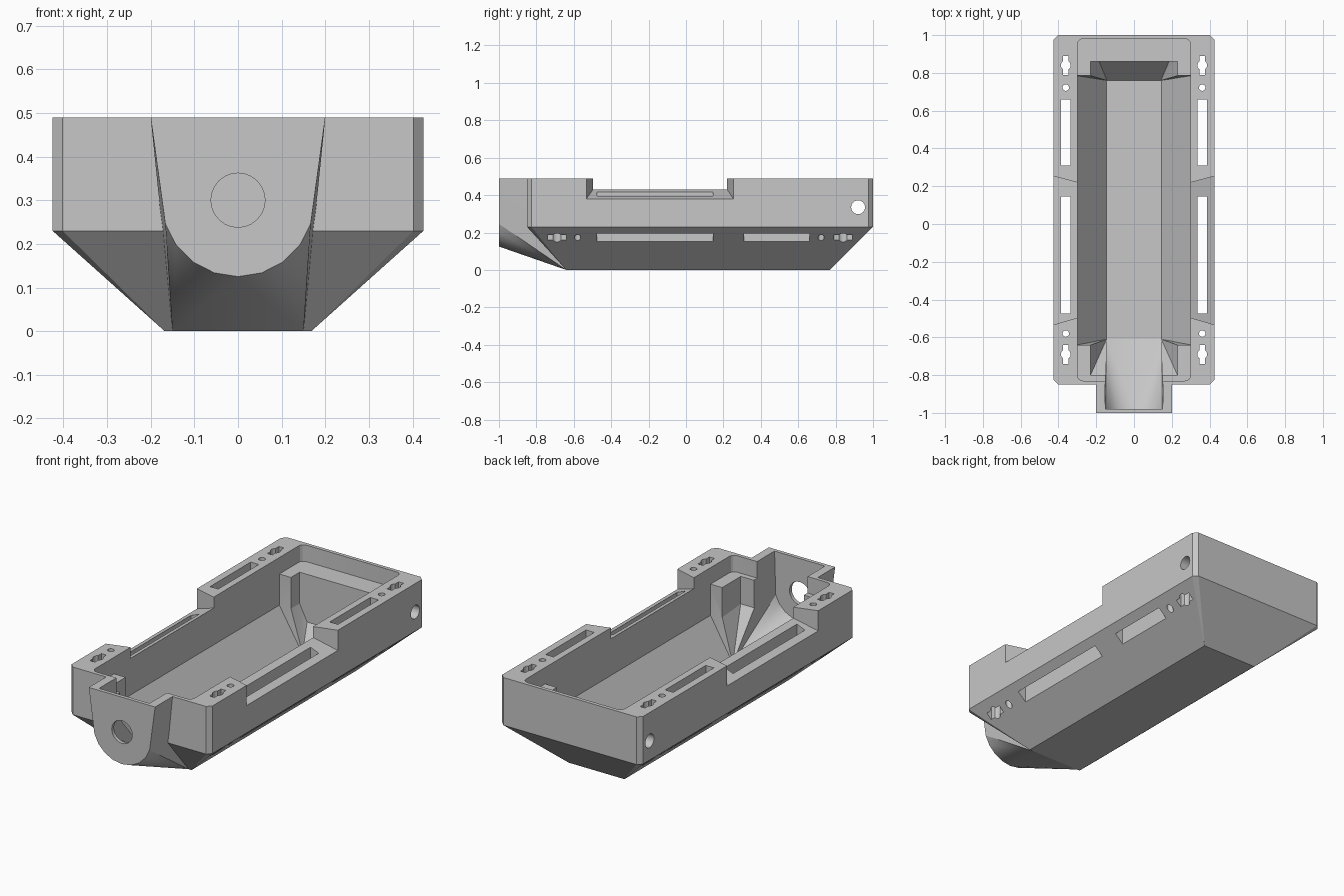
import bpy, bmesh, math

cube = bpy.data.objects.get("Cube")
if cube:
    bpy.data.objects.remove(cube, do_unlink=True)

TOP, SHELF, FLOOR = 0.49, 0.4, 0.02
BEND = 0.23  # height where the walls start to taper
OVER = 0.6   # cutter height above the rim

grey = bpy.data.materials.new("plain grey")
grey.use_nodes = True
grey.diffuse_color = (0.57, 0.57, 0.57, 1)
grey.node_tree.nodes["Principled BSDF"].inputs["Base Color"].default_value = grey.diffuse_color


def hull(name, points):
    """Convex solid around a set of points."""
    bm = bmesh.new()
    for p in points:
        bm.verts.new(p)
    res = bmesh.ops.convex_hull(bm, input=bm.verts)
    loose = {g for g in res["geom_interior"] + res["geom_unused"] if isinstance(g, bmesh.types.BMVert)}
    bmesh.ops.delete(bm, geom=list(loose), context="VERTS")
    bmesh.ops.dissolve_limit(bm, angle_limit=0.002, verts=bm.verts, edges=bm.edges)
    bmesh.ops.recalc_face_normals(bm, faces=bm.faces)
    mesh = bpy.data.meshes.new(name)
    bm.to_mesh(mesh)
    bm.free()
    ob = bpy.data.objects.new(name, mesh)
    mesh.materials.append(grey)
    bpy.context.collection.objects.link(ob)
    return ob


def mirror_x(points):
    return [(s * x, y, z) for x, y, z in points for s in (1, -1)]


def round_rect(half, y0, y1, z, r, steps):
    """Rectangle with rounded or chamfered corners, symmetric about x = 0."""
    pts = []
    for cy, s in ((y0 + r, -1), (y1 - r, 1)):
        for i in range(steps + 1):
            a = math.pi / 2 * i / steps
            pts.append((half - r + r * math.cos(a), cy + s * r * math.sin(a), z))
    return mirror_x(pts)


def disc(cx, cy, r, steps=24):
    return [(cx + r * math.cos(2 * math.pi * i / steps),
             cy + r * math.sin(2 * math.pi * i / steps)) for i in range(steps)]


def spout_section(y, top_half, r, top):
    """U-shaped section: flared straight sides over a round bottom."""
    pts = [(top_half, y, top)]
    for i in range(1, 6):
        a = math.radians(-18 * i)
        pts.append((r * math.cos(a), y, 0.3 + r * math.sin(a)))
    return mirror_x(pts)


def combine(target, other, operation):
    mod = target.modifiers.new("join", "BOOLEAN")
    mod.operation = operation
    mod.solver = "EXACT"
    mod.object = other
    bpy.context.view_layer.objects.active = target
    bpy.ops.object.modifier_apply(modifier=mod.name)
    bpy.data.objects.remove(other, do_unlink=True)


# Outer shell: upright rim block tapering to a narrow base, plus front spout
body = hull("mount_housing",
            round_rect(0.425, -0.85, 1.0, BEND, 0.023, 1) + round_rect(0.425, -0.85, 1.0, TOP, 0.023, 1)
            + mirror_x([(0.168, -0.64, 0), (0.168, 0.77, 0)]))
spout = hull("front_spout", spout_section(-1.0, 0.2, 0.175, TOP)
             + mirror_x([(0.2, -0.64, TOP), (0.15, -0.64, 0)]))
combine(body, spout, "UNION")

cutters = []


def cut(name, points):
    ob = hull(name, points)
    ob.hide_render = True
    cutters.append(ob)


# Main cavity with sloped lower walls
main = []
for y_floor, y_wall in ((-0.61, -0.64), (0.76, 0.785)):
    main += [(0.145, y_floor, FLOOR), (0.3, y_wall, BEND), (0.3, y_wall, OVER)]
cut("main_cavity", mirror_x(main))

# Recesses between the corner posts
cut("back_recess", mirror_x([
    (0.143, 0.7, FLOOR), (0.143, 0.76, FLOOR), (0.185, 0.86, 0.14), (0.23, 0.86, BEND),
    (0.23, 0.7, BEND), (0.23, 0.7, OVER), (0.23, 0.86, OVER)]))
cut("front_recess", mirror_x([
    (0.145, -0.55, FLOOR), (0.145, -0.61, FLOOR), (0.23, -0.55, BEND),
    (0.23, -0.8, 0.25), (0.23, -0.8, OVER), (0.23, -0.55, OVER)]))

# Shallow shelf around the opening, and the hollow of the spout
cut("shelf", round_rect(0.3, -0.83, 0.98, SHELF, 0.03, 4) + round_rect(0.3, -0.83, 0.98, OVER, 0.03, 4))
cut("spout_hollow", spout_section(-0.98, 0.155, 0.152, OVER)
    + mirror_x([(0.145, -0.61, FLOOR), (0.15, -0.61, OVER)]))

# Round holes through the front plate and across the back
cut("cable_hole", [(x, y, z) for x, z in disc(0, 0.3, 0.062) for y in (-1.1, -0.9)])
cut("cross_hole", [(x, y, z) for y, z in disc(0.92, 0.335, 0.037) for x in (-0.6, 0.6)])


def cut_down(name, outline):
    cut(name, [(x, y, z) for x, y in outline for z in (-0.1, OVER)])


def box(cx, half, y0, y1):
    return [(cx + s * half, y) for s in (1, -1) for y in (y0, y1)]


for side in (1, -1):
    # Sloped notch in the side rim
    cut("side_notch", [(side * x, y, z) for x, y0, y1, low in
                       ((0.25, -0.482, 0.206, 0.45), (0.45, -0.54, 0.26, 0.37))
                       for y in (y0, y1) for z in (low, OVER)])
    # Strap slots, screw holes and keyholes through the flange
    cx = side * 0.361
    cut_down("long_slot", box(cx, 0.0245, -0.475, 0.145))
    cut_down("short_slot", box(cx, 0.0245, 0.31, 0.66))
    for hole_y, key_y in ((0.722, 0.84), (-0.58, -0.69)):
        cut_down("screw_hole", disc(cx, hole_y, 0.017))
        cut_down("keyhole_slot", box(cx, 0.015, key_y - 0.05, key_y + 0.05))
        cut_down("keyhole_round", disc(cx, key_y, 0.026))

for cutter in cutters:
    combine(body, cutter, "DIFFERENCE")

# Smooth only the rounded areas
for ob in bpy.context.selected_objects:
    ob.select_set(False)
body.select_set(True)
bpy.context.view_layer.objects.active = body
bpy.ops.object.shade_smooth_by_angle(angle=math.radians(19))
